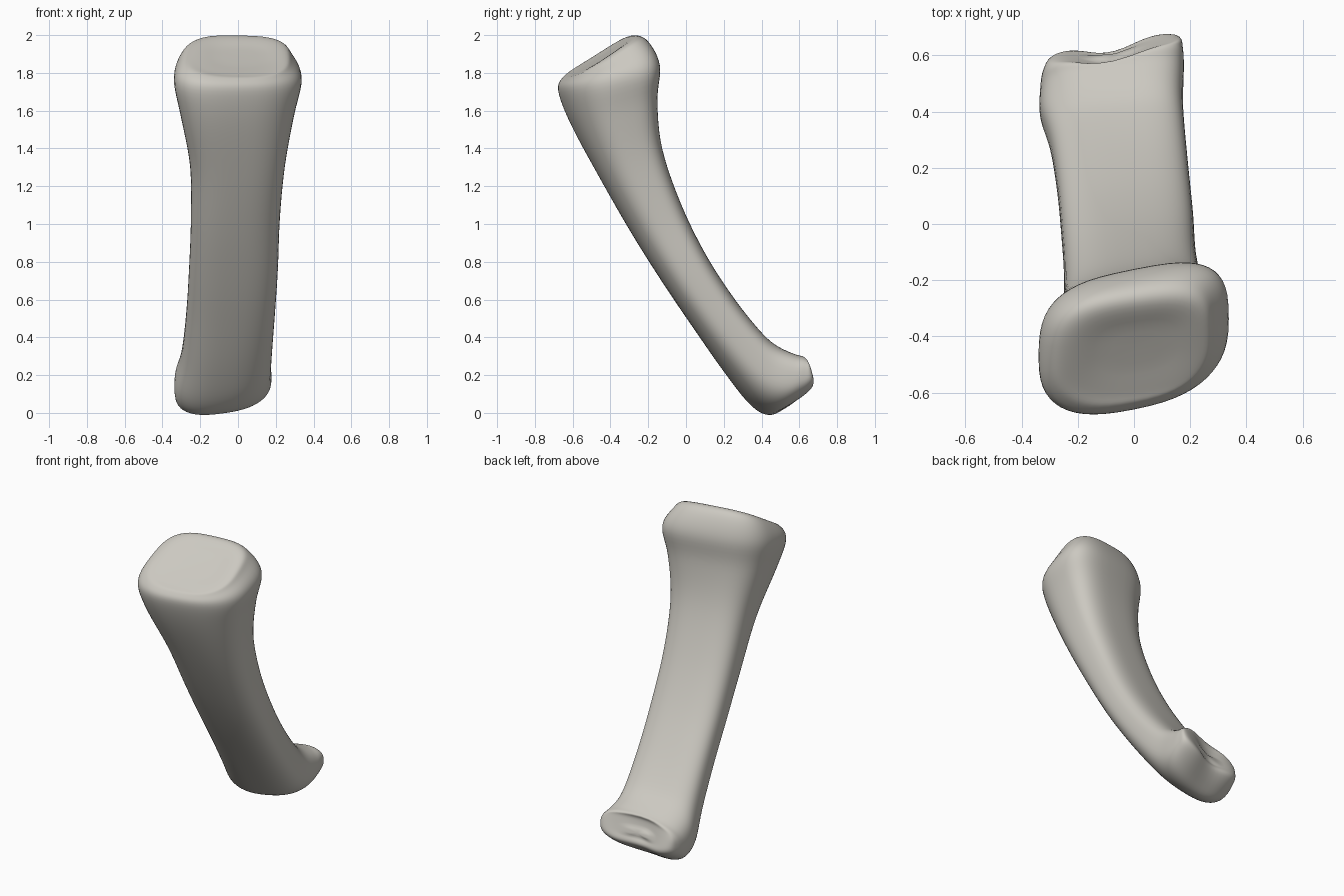
import bpy, bmesh, math
from mathutils import Vector

cube = bpy.data.objects.get("Cube")
if cube:
    bpy.data.objects.remove(cube)

bone_mat = bpy.data.materials.new("warm_grey_bone")
bone_mat.use_nodes = True
colour = (0.60, 0.58, 0.53, 1)
bone_mat.diffuse_color = colour
bone_mat.node_tree.nodes["Principled BSDF"].inputs["Base Color"].default_value = colour

# Cross-sections from base joint to far joint:
# front y, front z, back y, back z, x min, x max, slant in y, slant in z, groove
SECTIONS = [
    (-.51, 1.84, -.37, 1.93, -.11, .13, .14, -.02, 0),
    (-.60, 1.79, -.28, 1.997, -.23, .25, .14, -.02, 0),
    (-.642, 1.765, -.215, 1.97, -.30, .29, .18, -.02, 0),
    (-.66, 1.70, -.16, 1.84, -.342, .34, .20, 0, 0),
    (-.595, 1.52, -.17, 1.66, -.307, .30, .18, 0, 0),
    (-.45, 1.24, -.135, 1.40, -.255, .25, .12, 0, 0),
    (-.285, .95, -.03, 1.10, -.25, .222, .10, 0, 0),
    (-.122, .69, .105, .83, -.26, .212, .08, 0, 0),
    (.037, .455, .255, .60, -.275, .197, .06, .03, 0),
    (.205, .22, .395, .42, -.30, .182, .08, .07, 0),
    (.345, .05, .475, .345, -.335, .175, .10, .11, 0),
    (.455, -.004, .56, .30, -.335, .178, .14, .14, .01),
    (.56, .035, .605, .285, -.325, .175, .16, .14, .03),
    (.655, .105, .612, .26, -.29, .155, .16, .14, .045),
    (.643, .15, .626, .21, -.17, .035, .16, .14, .045),
]
RING, STEPS = 56, 6


def spline(a, b, c, d, t):
    """Smooth blend between sections b and c."""
    return [0.5 * (2*q + (r - p)*t + (2*p - 5*q + 4*r - s)*t*t
                   + (3*q - p - 3*r + s)*t**3) for p, q, r, s in zip(a, b, c, d)]


def power(value, exponent):
    return math.copysign(abs(value) ** exponent, value)


def ring_points(section):
    fy, fz, by, bz, x0, x1, slant_y, slant_z, groove = section
    mid, half = (x0 + x1) / 2, (x1 - x0) / 2
    points = []
    for i in range(RING):
        angle = math.tau * i / RING
        # The back is flatter than the front
        e = 0.64 if math.sin(angle) > 0 else 0.77
        u, v = power(math.cos(angle), e), power(math.sin(angle), e)
        k = (v + 1) / 2
        # A groove parts the two knuckles on the end of the far joint
        dip = groove * math.exp(-((half * u + 0.02) / 0.11) ** 2)
        points.append(Vector((mid + half*u,
                              fy + (by - fy)*k + slant_y*half*u - dip,
                              fz + (bz - fz)*k + slant_z*half*u)))
    return points


# Loft the bone through the sections
bm = bmesh.new()
rings = []
for n in range(len(SECTIONS) - 1):
    a, d = SECTIONS[max(n - 1, 0)], SECTIONS[min(n + 2, len(SECTIONS) - 1)]
    for step in range(STEPS):
        rings.append(spline(a, SECTIONS[n], SECTIONS[n + 1], d, step / STEPS))
rings.append(SECTIONS[-1])
loops = [[bm.verts.new(p) for p in ring_points(r)] for r in rings]
for lower, upper in zip(loops, loops[1:]):
    for i in range(RING):
        j = (i + 1) % RING
        bm.faces.new((lower[i], lower[j], upper[j], upper[i]))

# Close the joint faces
for loop in (loops[0], loops[-1]):
    centre = bm.verts.new(sum((v.co for v in loop), Vector()) / RING)
    for i in range(RING):
        bm.faces.new((loop[i], loop[(i + 1) % RING], centre))

# Soften the lofted form
for _ in range(3):
    bmesh.ops.smooth_vert(bm, verts=bm.verts, factor=0.5,
                          use_axis_x=True, use_axis_y=True, use_axis_z=True)
bmesh.ops.recalc_face_normals(bm, faces=bm.faces)

mesh = bpy.data.meshes.new("finger_bone")
bm.to_mesh(mesh)
bm.free()
mesh.materials.append(bone_mat)
mesh.shade_smooth()
bone = bpy.data.objects.new("finger_bone", mesh)
bpy.context.collection.objects.link(bone)
